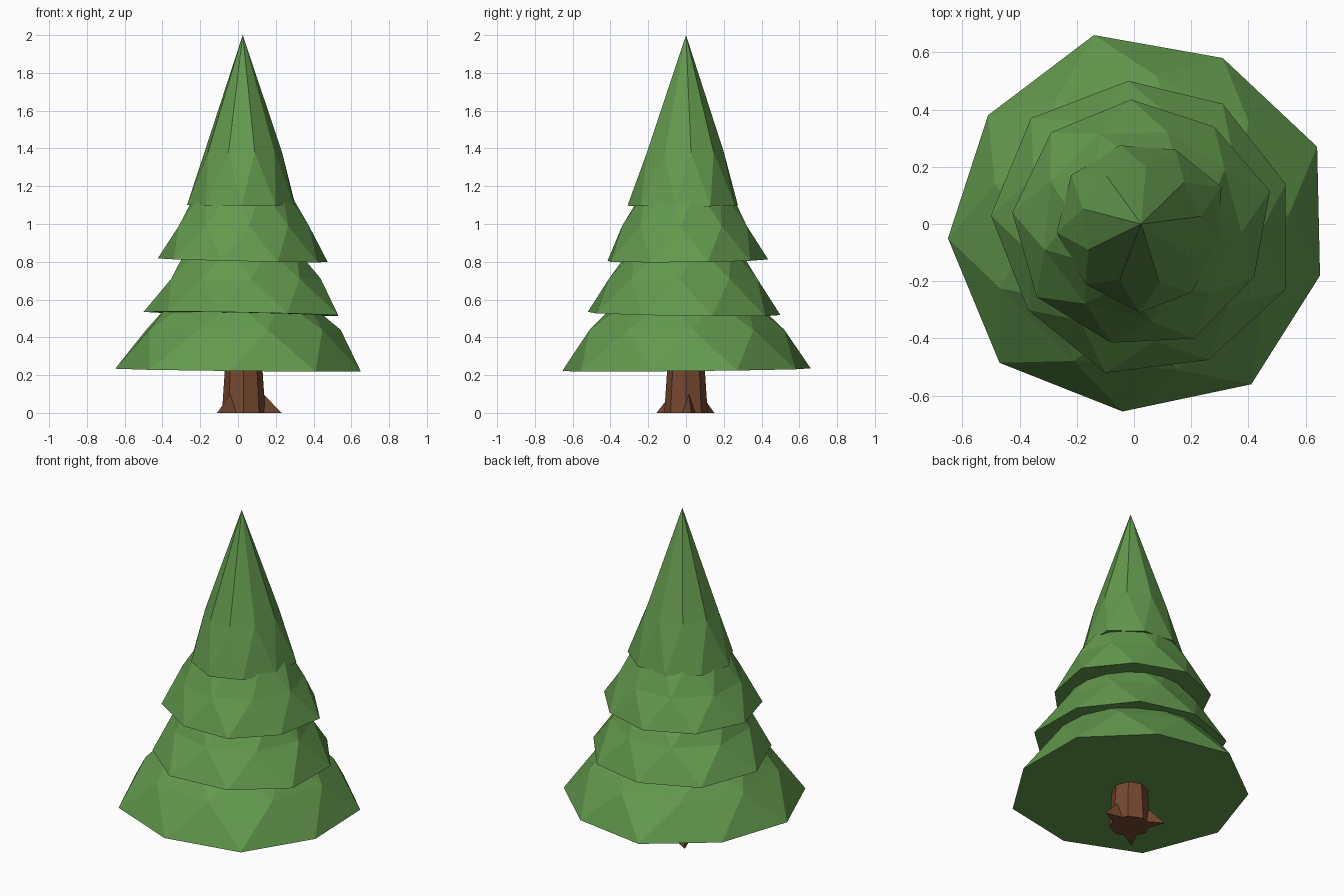
import bpy, bmesh, math
from mathutils import Vector

if "Cube" in bpy.data.objects:
    bpy.data.objects.remove(bpy.data.objects["Cube"])


def material(name, rgb):
    m = bpy.data.materials.new(name)
    m.diffuse_color = (*rgb, 1)
    m.use_nodes = True
    m.node_tree.nodes["Principled BSDF"].inputs["Base Color"].default_value = m.diffuse_color
    return m


def add_object(name, bm, mat):
    bmesh.ops.recalc_face_normals(bm, faces=bm.faces)
    me = bpy.data.meshes.new(name)
    bm.to_mesh(me)
    bm.free()
    me.materials.append(mat)
    ob = bpy.data.objects.new(name, me)
    bpy.context.collection.objects.link(ob)


green = material("needles", (0.125, 0.32, 0.075))
brown = material("bark", (0.18, 0.065, 0.03))


def tier(name, rim, z, tilt, centre, mid, top):
    """Nine-sided skirt: rim, half-step middle ring, then a top ring or apex."""
    bm = bmesh.new()
    c = Vector(centre)
    pts = [Vector(p) for p in rim]
    n = len(pts)
    low = [bm.verts.new((p.x, p.y, z + tilt[0] * p.x + tilt[1] * p.y)) for p in pts]
    ring = []
    for i in range(n):
        p = c + ((pts[i] + pts[(i + 1) % n]) / 2 - c) * mid[0]
        ring.append(bm.verts.new((p.x, p.y, mid[1])))
    bm.faces.new(low)
    for i in range(n):
        j = (i + 1) % n
        bm.faces.new((low[i], low[j], ring[i]))
        bm.faces.new((low[j], ring[j], ring[i]))
    if top[0] == 0:
        apex = bm.verts.new((c.x, c.y, top[1]))
        for i in range(n):
            bm.faces.new((ring[i], ring[(i + 1) % n], apex))
    else:
        high = []
        for p in pts:
            q = c + (p - c) * top[0]
            high.append(bm.verts.new((q.x, q.y, top[1])))
        for i in range(n):
            j = (i + 1) % n
            bm.faces.new((ring[i], high[j], high[i]))
            bm.faces.new((ring[i], ring[j], high[j]))
        bm.faces.new(high)
    add_object(name, bm, green)


# Foliage, bottom to top
tier("bottom_foliage",
     [(-.14, .66), (-.51, .38), (-.65, -.05), (-.47, -.485), (-.04, -.655),
      (.41, -.56), (.65, -.18), (.64, .27), (.31, .58)],
     .228, (-.01, .01), (.01, 0), (.84, .44), (.55, .59))
tier("lower_foliage",
     [(-.02, .50), (-.36, .37), (-.50, .03), (-.37, -.30), (-.10, -.52),
      (.26, -.475), (.53, -.23), (.53, .14), (.31, .42)],
     .525, (-.02, -.015), (.02, 0), (.82, .71), (.56, .87))
tier("upper_foliage",
     [(-.01, .435), (-.29, .32), (-.425, .04), (-.34, -.255), (-.08, -.415),
      (.21, -.40), (.42, -.185), (.475, .115), (.28, .34)],
     .808, (-.022, .01), (.025, 0), (.83, .99), (.52, 1.19))
tier("top_foliage",
     [(-.05, .275), (-.22, .17), (-.27, -.03), (-.17, -.21), (.02, -.31),
      (.20, -.24), (.30, -.06), (.305, .13), (.145, .26)],
     1.097, (-.01, 0), (.025, 0), (.75, 1.38), (0, 2.0))

# Trunk
TX = 0.03
bm = bmesh.new()
bmesh.ops.create_cone(bm, cap_ends=True, segments=8, radius1=.115, radius2=.095, depth=.3)
bmesh.ops.translate(bm, verts=bm.verts, vec=(TX, 0, .15))
add_object("trunk", bm, brown)

# Three pointed roots around the trunk
for k, (deg, reach) in enumerate([(8, .203), (130, .196), (228, .21)]):
    bm = bmesh.new()
    a = math.radians(deg)
    out, side = Vector((math.cos(a), math.sin(a), 0)), Vector((-math.sin(a), math.cos(a), 0))
    o = Vector((TX, 0, 0))
    tip = bm.verts.new(o + out * reach)
    left = bm.verts.new(o + out * .06 + side * .05)
    right = bm.verts.new(o + out * .06 - side * .05)
    crest = bm.verts.new(o + out * .085 + Vector((0, 0, .12)))
    for f in ((tip, left, right), (tip, left, crest), (tip, right, crest), (left, right, crest)):
        bm.faces.new(f)
    add_object(f"root_{k + 1}", bm, brown)
